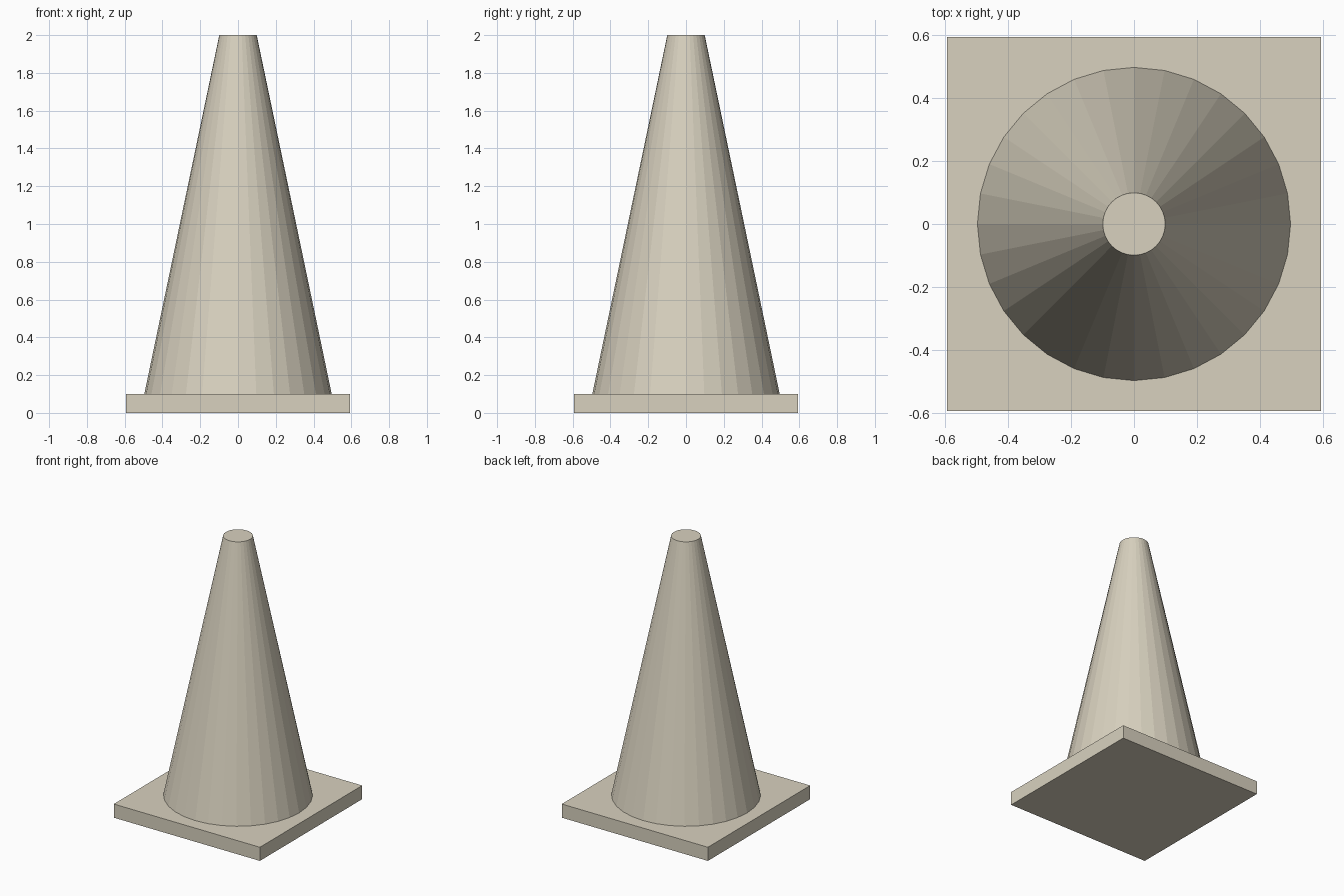
import bpy

cube = bpy.data.objects.get("Cube")
if cube:
    bpy.data.objects.remove(cube, do_unlink=True)

BASE_WIDTH = 1.185
BASE_HEIGHT = 0.1
TOTAL_HEIGHT = 2.0


def make_material(name, colour):
    mat = bpy.data.materials.new(name)
    mat.use_nodes = True
    mat.diffuse_color = colour
    mat.node_tree.nodes["Principled BSDF"].inputs["Base Color"].default_value = colour
    return mat


def finish(name, mat):
    obj = bpy.context.object
    obj.name = name
    obj.data.name = name
    obj.data.materials.append(mat)
    return obj


beige = make_material("warm beige", (0.69, 0.64, 0.52, 1))

# Square base plate
bpy.ops.mesh.primitive_cube_add(size=1, location=(0, 0, BASE_HEIGHT / 2))
plate = finish("base_plate", beige)
plate.scale = (BASE_WIDTH, BASE_WIDTH, BASE_HEIGHT)
bpy.ops.object.transform_apply(location=False, rotation=False, scale=True)

# Tapered, flat-faceted cone body with a closed top
bpy.ops.mesh.primitive_cone_add(
    vertices=32, radius1=0.496, radius2=0.099,
    depth=TOTAL_HEIGHT - BASE_HEIGHT,
    location=(0, 0, (TOTAL_HEIGHT + BASE_HEIGHT) / 2))
finish("cone_body", beige)
